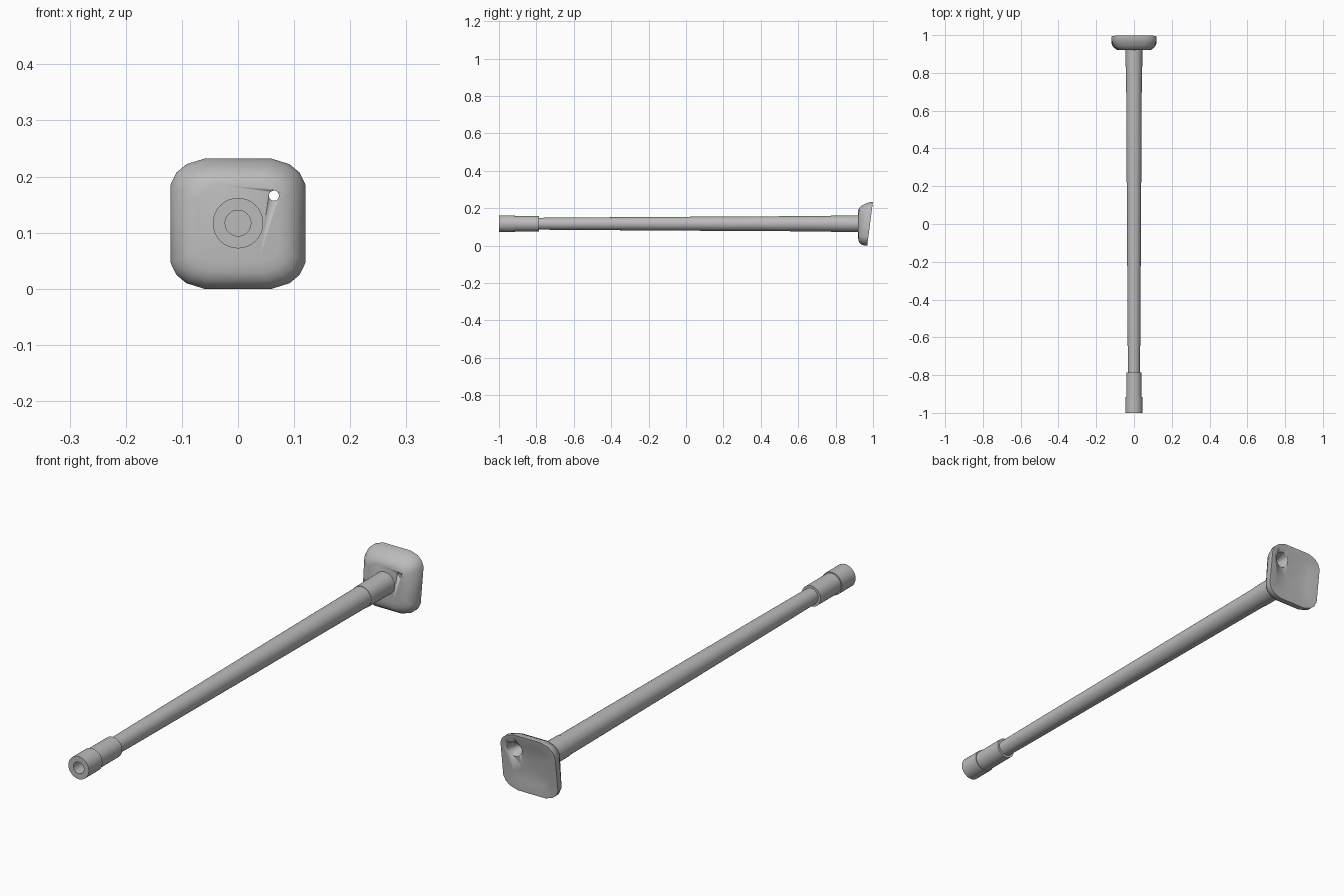
import bpy, bmesh, math
from mathutils import Vector

if "Cube" in bpy.data.objects:
    bpy.data.objects.remove(bpy.data.objects["Cube"])

CZ = 0.117  # height of the barrel axis

metal = bpy.data.materials.new("steel_grey")
metal.diffuse_color = (0.5, 0.5, 0.5, 1)
metal.use_nodes = True
metal.node_tree.nodes["Principled BSDF"].inputs["Base Color"].default_value = metal.diffuse_color


def loft(name, rings, angle=35):
    """Skin a list of equal-length point rings and cap both ends."""
    bm = bmesh.new()
    loops = [[bm.verts.new(p) for p in ring] for ring in rings]
    n = len(loops[0])
    for a, b in zip(loops, loops[1:]):
        for i in range(n):
            j = (i + 1) % n
            bm.faces.new((a[i], a[j], b[j], b[i]))
    bm.faces.new(loops[0])
    bm.faces.new(loops[-1])
    bmesh.ops.recalc_face_normals(bm, faces=bm.faces)
    mesh = bpy.data.meshes.new(name)
    bm.to_mesh(mesh)
    bm.free()
    mesh.materials.append(metal)
    ob = bpy.data.objects.new(name, mesh)
    bpy.context.collection.objects.link(ob)
    bpy.context.view_layer.objects.active = ob
    ob.select_set(True)
    bpy.ops.object.shade_smooth_by_angle(angle=math.radians(angle))
    ob.select_set(False)
    return ob


def turned(name, profile, x=0, z=CZ, n=32):
    """Round part along y from (y, radius) pairs."""
    return loft(name, [[(x + r * math.cos(2 * math.pi * i / n), y,
                         z + r * math.sin(2 * math.pi * i / n))
                        for i in range(n)] for y, r in profile])


# barrel pieces, front to back
turned("muzzle_collar", [(-0.91, 0.023), (-1.0, 0.023), (-1.0, 0.045),
                         (-0.915, 0.045), (-0.915, 0.03)])
turned("muzzle_sleeve", [(-0.92, 0.041), (-0.785, 0.041), (-0.785, 0.025)])
turned("barrel", [(-0.80, 0.0315), (-0.66, 0.033), (0.06, 0.0375),
                  (0.42, 0.0395), (0.78, 0.0415)])
turned("barrel_root", [(0.775, 0.03), (0.775, 0.043), (0.95, 0.045)])

# mantlet: rounded-square outline, one quarter mirrored four ways
quarter = [(0.12, 0.07), (0.11, 0.091), (0.092, 0.106), (0.06, 0.116)]
outline = (quarter + [(-x, z) for x, z in reversed(quarter)]
           + [(-x, -z) for x, z in quarter]
           + [(x, -z) for x, z in reversed(quarter)])
# (scale, y, backward lean), from the dished back round to the front face
steps = [(0.3, 0.972, 0.13), (0.65, 0.976, 0.13), (0.95, 0.984, 0.13),
         (1.0, 0.984, 0.13), (1.0, 0.969, 0.13), (0.96, 0.953, 0.12),
         (0.87, 0.936, 0.085), (0.75, 0.924, 0.03), (0.6, 0.92, 0.0)]
mantlet = loft("mantlet", [[(x * s, y + z * s * lean, 0.116 + z * s)
                            for x, z in outline] for s, y, lean in steps], 50)

# flared sight hole through the mantlet
cutter = turned("sight_hole_cutter", [(0.90, 0.009), (0.925, 0.009),
                                      (0.985, 0.032), (1.05, 0.034)],
                x=0.064, z=0.166, n=24)
cutter.hide_render = True
cutter.hide_viewport = True
cut = mantlet.modifiers.new("sight_hole", 'BOOLEAN')
cut.operation = 'DIFFERENCE'
cut.solver = 'EXACT'
cut.object = cutter
